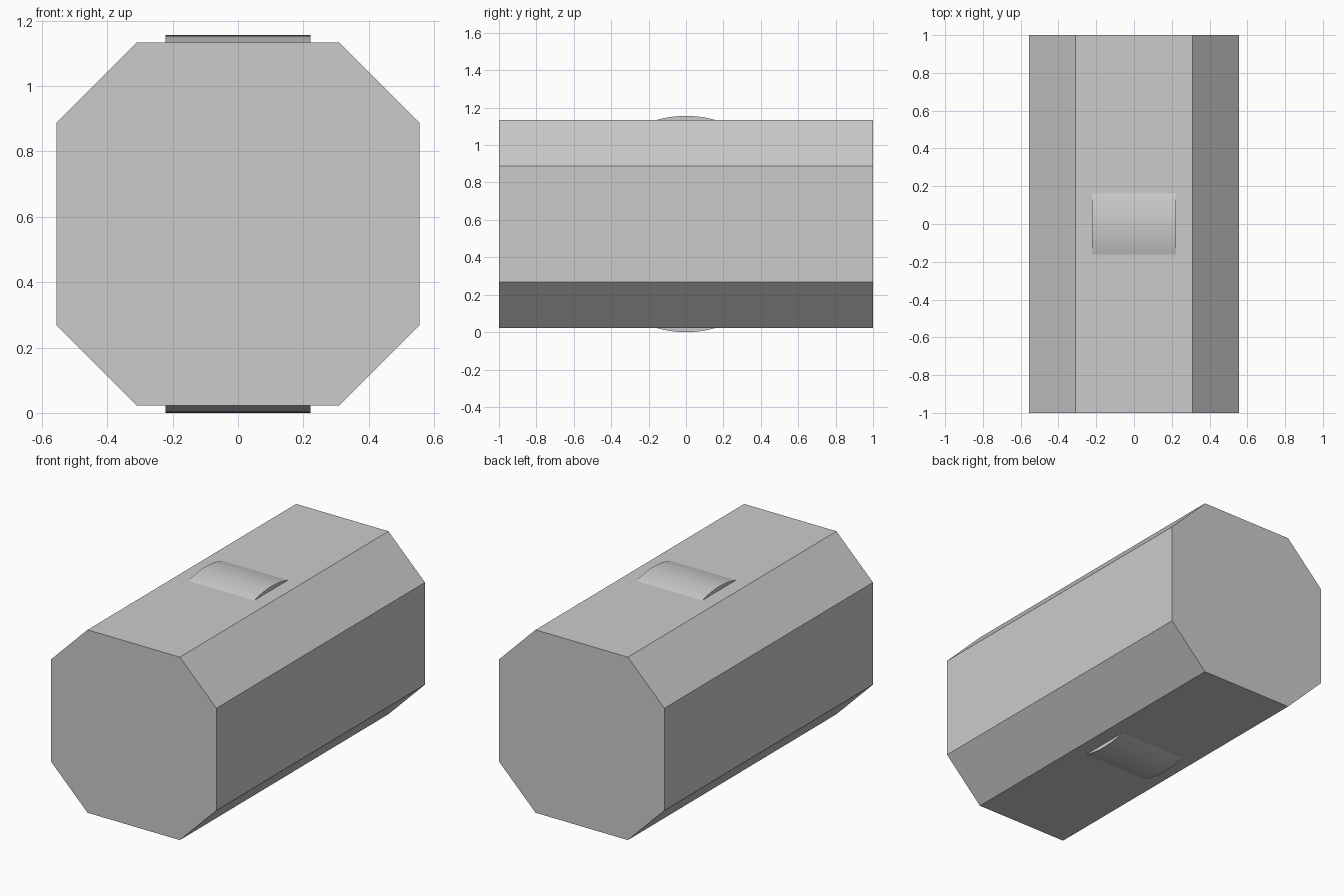
import bpy
import bmesh
from math import radians

cube = bpy.data.objects.get("Cube")
if cube:
    bpy.data.objects.remove(cube, do_unlink=True)

HALF_WIDTH, CHAMFER = 0.555, 0.245
RADIUS = 0.578  # roller radius, also the height of the centre line

grey = bpy.data.materials.new("plain grey")
grey.use_nodes = True
colour = (0.6, 0.6, 0.6, 1)
grey.diffuse_color = colour
grey.node_tree.nodes["Principled BSDF"].inputs["Base Color"].default_value = colour

# Octagonal body: a long block with its four lengthwise edges chamfered
bpy.ops.mesh.primitive_cube_add(size=2, location=(0, 0, RADIUS))
body = bpy.context.object
body.name = "octagonal_body"
body.data.materials.append(grey)
bm = bmesh.new()
bm.from_mesh(body.data)
bmesh.ops.scale(bm, vec=(HALF_WIDTH, 1, HALF_WIDTH), verts=bm.verts)
long_edges = [e for e in bm.edges if abs(e.verts[0].co.y - e.verts[1].co.y) > 1]
bmesh.ops.bevel(bm, geom=long_edges, offset=CHAMFER, segments=1, affect="EDGES")
bm.to_mesh(body.data)
bm.free()

# Crosswise roller that shows slightly above and below the body
bpy.ops.mesh.primitive_cylinder_add(vertices=96, radius=RADIUS, depth=0.444,
                                    location=(0, 0, RADIUS),
                                    rotation=(0, radians(90), 0))
roller = bpy.context.object
roller.name = "cross_roller"
roller.data.materials.append(grey)
bpy.ops.object.shade_smooth_by_angle(angle=radians(30))
